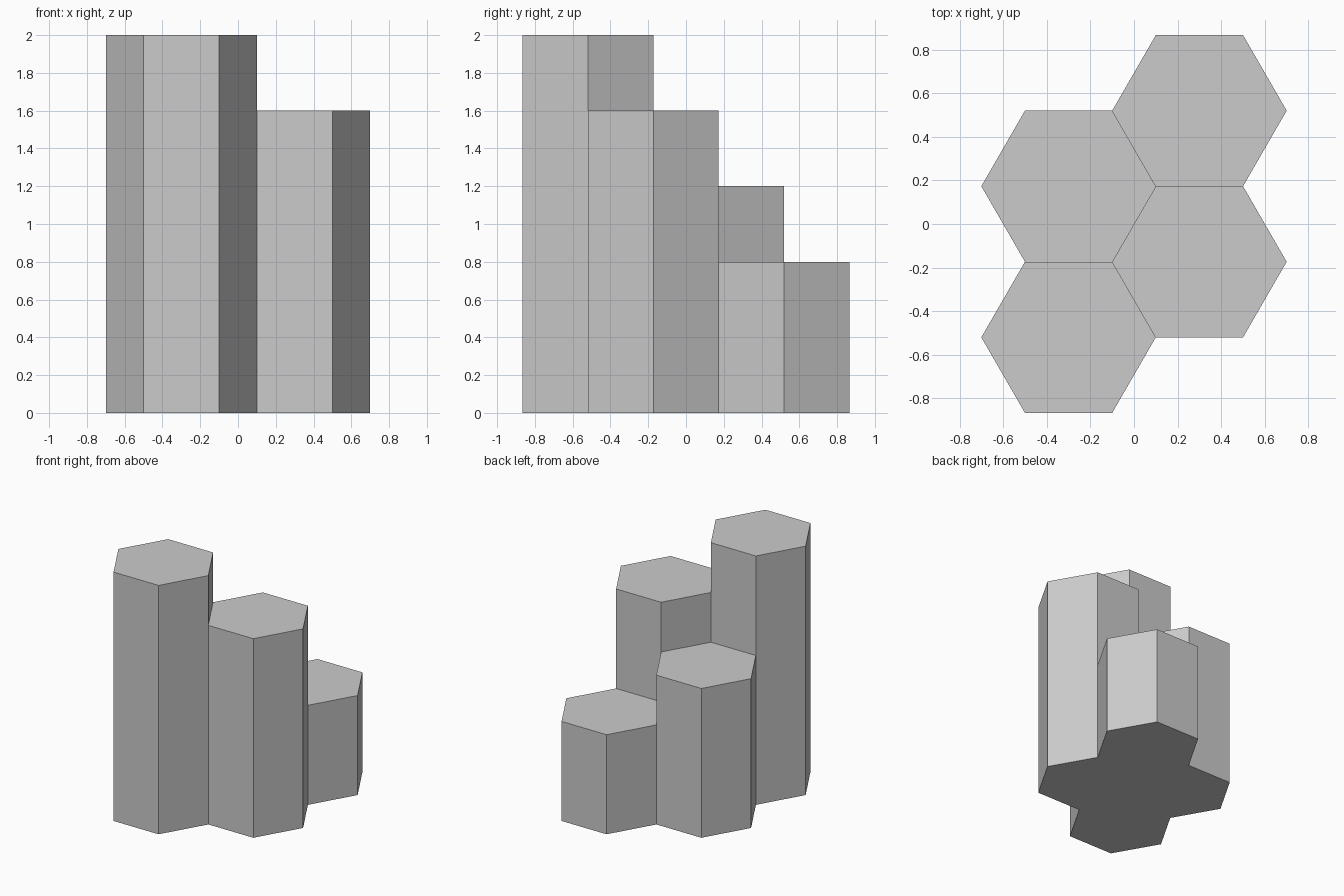
import bpy
import math

# Remove the default cube
cube = bpy.data.objects.get("Cube")
if cube:
    bpy.data.objects.remove(cube, do_unlink=True)

# Plain grey stone
GREY = (0.6, 0.6, 0.6, 1.0)
stone = bpy.data.materials.new("stone_grey")
stone.use_nodes = True
stone.diffuse_color = GREY
stone.node_tree.nodes["Principled BSDF"].inputs["Base Color"].default_value = GREY

RADIUS = 0.4
APOTHEM = RADIUS * math.sqrt(3) / 2   # centre to flat side


def hex_column(name, x, y, height):
    """Six-sided column standing on the ground, corners pointing along x."""
    bpy.ops.mesh.primitive_cylinder_add(
        vertices=6, radius=RADIUS, depth=height,
        location=(x, y, height / 2), rotation=(0, 0, math.radians(30)))
    column = bpy.context.object
    column.name = name
    column.data.name = name
    column.data.materials.append(stone)


# Columns step down from front to back, alternating sides of the honeycomb
names = ("tallest_column", "tall_column", "medium_column", "short_column")
for i, name in enumerate(names):
    side = 1 if i % 2 else -1
    hex_column(name, side * 0.75 * RADIUS, (i - 1.5) * APOTHEM, 2.0 - 0.4 * i)
